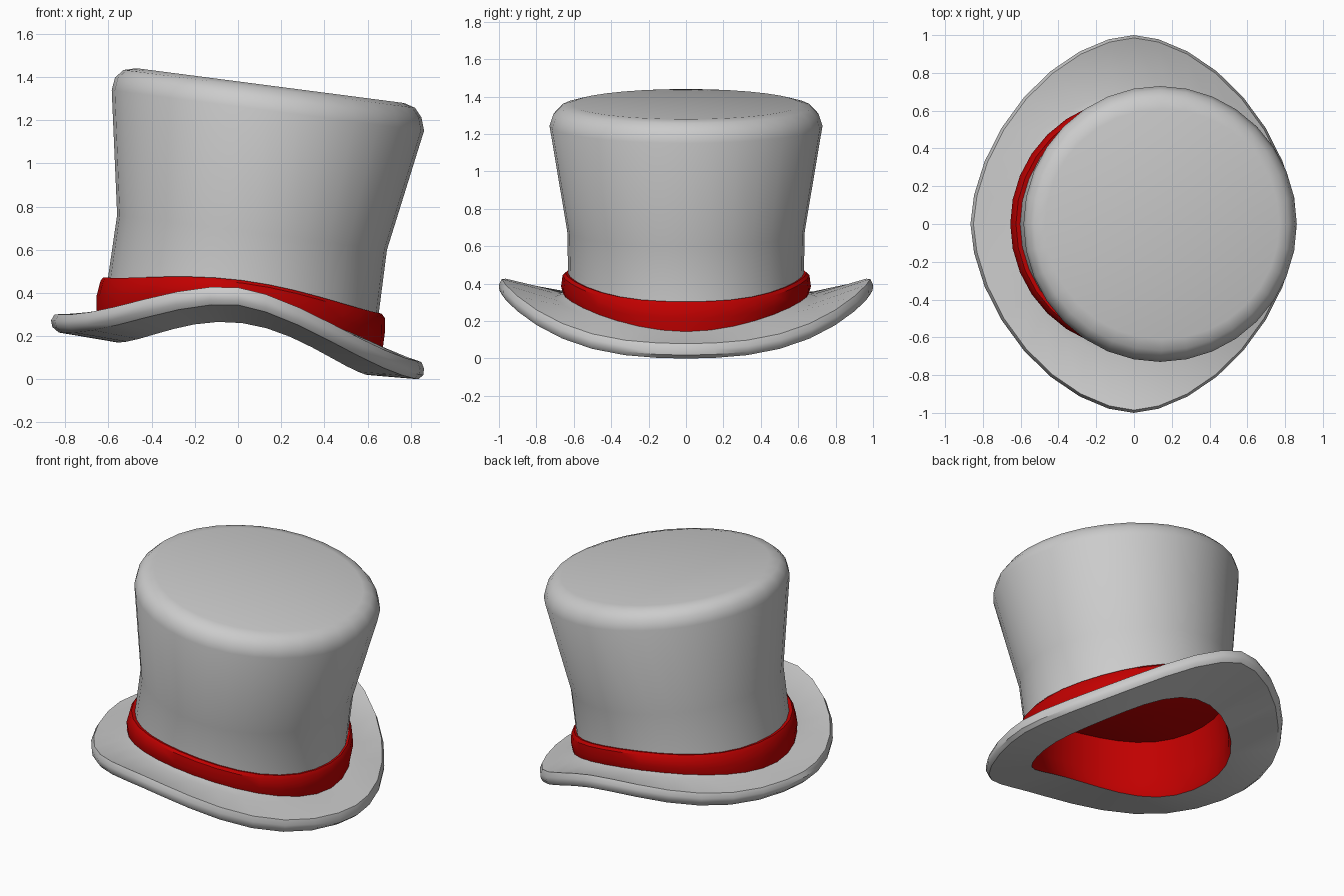
import bpy
import bmesh
import math

cube = bpy.data.objects.get("Cube")
if cube:
    bpy.data.objects.remove(cube, do_unlink=True)

SEGMENTS = 32
SLOPE = -0.13          # the whole hat leans toward +x


def material(name, color):
    mat = bpy.data.materials.new(name)
    mat.use_nodes = True
    mat.diffuse_color = color
    mat.node_tree.nodes["Principled BSDF"].inputs["Base Color"].default_value = color
    return mat


def ring(bm, left, right, depth, height, lift=0.0, bend=3.0, power=1.0):
    """Leaning oval loop; lift raises its front and back into a saddle."""
    center, width = (left + right) / 2, (right - left) / 2
    verts = []
    for i in range(SEGMENTS):
        a = math.tau * i / SEGMENTS
        c, s = math.cos(a), math.sin(a)
        x = center + width * math.copysign(abs(c) ** power, c)
        y = math.copysign(abs(s) ** power, s)
        z = height + SLOPE * (x - center) + lift * abs(y) ** bend
        verts.append(bm.verts.new((x, depth * y, z)))
    return verts


def loft(name, mat, sections, cap=False, closed=False):
    """Skin a list of rings; the first ring may be capped, or the last joined to it."""
    bm = bmesh.new()
    rings = [ring(bm, *s) for s in sections]
    pairs = list(zip(rings, rings[1:]))
    if closed:
        pairs.append((rings[-1], rings[0]))
    for upper, lower in pairs:
        for i in range(SEGMENTS):
            j = (i + 1) % SEGMENTS
            bm.faces.new((upper[i], lower[i], lower[j], upper[j]))
    if cap:
        bm.faces.new(rings[0])
    mesh = bpy.data.meshes.new(name)
    bm.to_mesh(mesh)
    bm.free()
    mesh.materials.append(mat)
    obj = bpy.data.objects.new(name, mesh)
    bpy.context.collection.objects.link(obj)
    bpy.ops.object.select_all(action="DESELECT")
    obj.select_set(True)
    bpy.context.view_layer.objects.active = obj
    bpy.ops.object.shade_smooth_by_angle(angle=math.radians(40))
    return obj


felt = material("grey felt", (0.6, 0.6, 0.6, 1))
red = material("red satin", (0.53, 0.0, 0.0, 1))

# Crown: flat top, rounded shoulder, narrow waist, slightly flared base
loft("crown", felt, [
    (-0.47, 0.77, 0.61, 1.36),
    (-0.53, 0.82, 0.67, 1.345),
    (-0.57, 0.85, 0.71, 1.305),
    (-0.585, 0.862, 0.73, 1.245),
    (-0.56, 0.69, 0.635, 0.68),
    (-0.605, 0.65, 0.63, 0.37, 0.07),
    (-0.62, 0.655, 0.63, 0.21, 0.11),
], cap=True)

# Brim: fillet and top surface, thick edge, then underside to the head opening
loft("brim", felt, [
    (-0.62, 0.65, 0.63, 0.235, 0.12, 1.8),
    (-0.69, 0.74, 0.70, 0.207, 0.125, 1.8),
    (-0.85, 0.85, 0.985, 0.19, 0.235, 3, 1.15),
    (-0.866, 0.862, 1.0, 0.16, 0.235, 3, 1.15),
    (-0.86, 0.858, 0.998, 0.13, 0.235, 3, 1.15),
    (-0.83, 0.835, 0.985, 0.108, 0.235, 3, 1.15),
    (-0.56, 0.60, 0.60, 0.095, 0.165),
])

# Band wrapped around the base of the crown
loft("hat_band", red, [
    (-0.59, 0.63, 0.61, 0.383, 0.07),
    (-0.625, 0.665, 0.645, 0.388, 0.07),
    (-0.637, 0.68, 0.66, 0.37, 0.075),
    (-0.655, 0.68, 0.668, 0.30, 0.085, 2.5),
    (-0.655, 0.67, 0.655, 0.222, 0.12, 1.8),
    (-0.60, 0.63, 0.61, 0.215, 0.12, 1.8),
], closed=True)

# Lining inside the head opening: saddle ceiling, wall and rounded lower lip
loft("lining", red, [
    (-0.22, 0.28, 0.26, 0.47, 0.01),
    (-0.53, 0.59, 0.58, 0.47, 0.10),
    (-0.545, 0.60, 0.59, 0.25, 0.11),
    (-0.545, 0.59, 0.587, 0.14, 0.15),
    (-0.56, 0.60, 0.60, 0.095, 0.165),
], cap=True)
